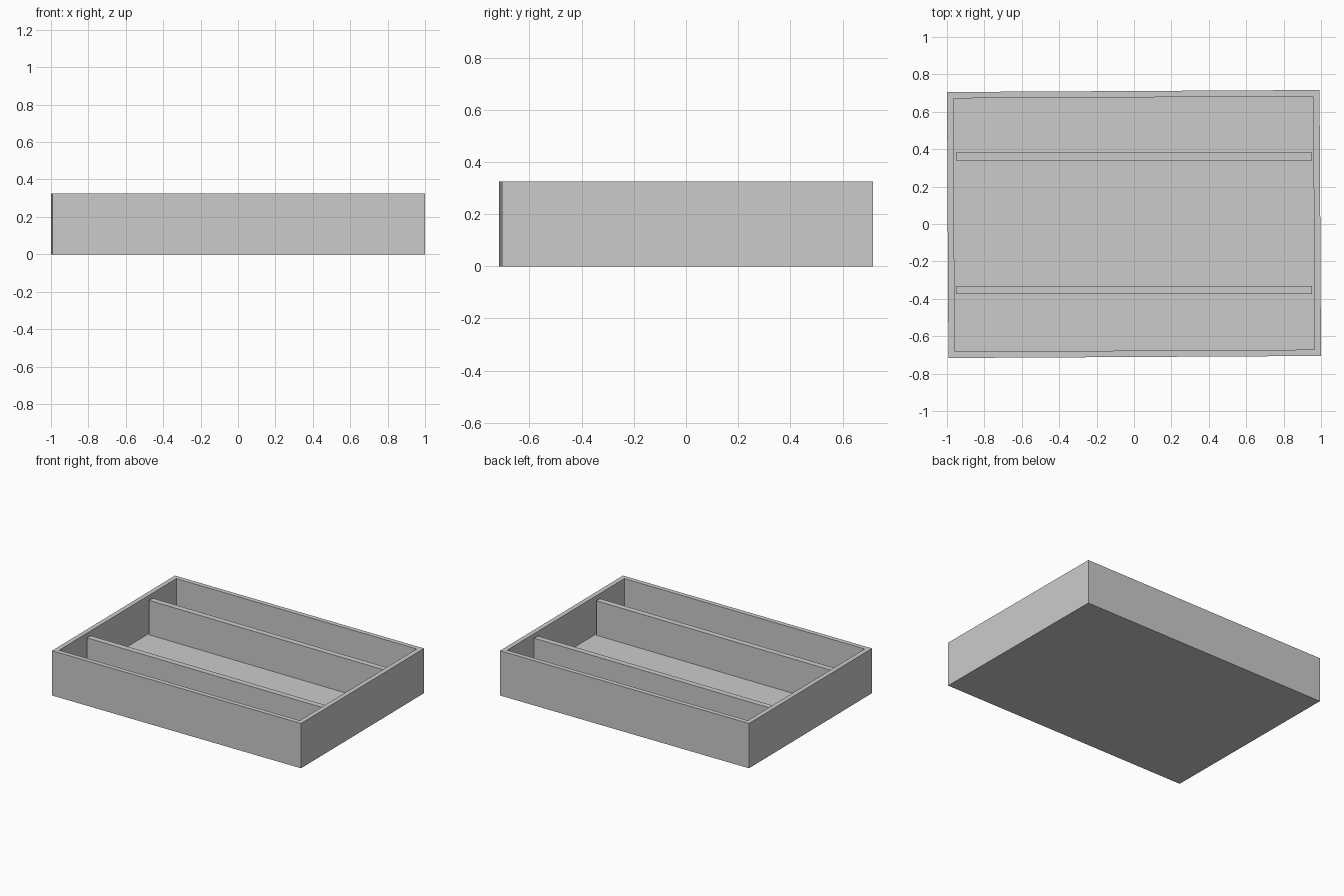
import bpy, bmesh
from mathutils import Matrix

if "Cube" in bpy.data.objects:
    bpy.data.objects.remove(bpy.data.objects["Cube"])

HEIGHT, FLOOR, WALL = 0.325, 0.048, 0.048
HALF_X, HALF_Y = 0.996, 0.711
TURN = 0.0055  # the tray body sits very slightly turned about z


def box(bm, lo, hi):
    size = [h - l for l, h in zip(lo, hi)]
    centre = [(h + l) / 2 for l, h in zip(lo, hi)]
    matrix = Matrix.Translation(centre) @ Matrix.Diagonal((*size, 1))
    bmesh.ops.create_cube(bm, size=1, matrix=matrix)


def finish(bm, name):
    mesh = bpy.data.meshes.new(name)
    bmesh.ops.recalc_face_normals(bm, faces=bm.faces)
    bm.to_mesh(mesh)
    bm.free()
    obj = bpy.data.objects.new(name, mesh)
    bpy.context.collection.objects.link(obj)
    return obj


# Tray body: a box with its top inset and sunk to the floor
bm = bmesh.new()
box(bm, (-HALF_X, -HALF_Y, 0), (HALF_X, HALF_Y, HEIGHT))
bm.normal_update()
top = max(bm.faces, key=lambda f: f.calc_center_median().z)
bmesh.ops.inset_region(bm, faces=[top], thickness=WALL)
sunk = bmesh.ops.extrude_discrete_faces(bm, faces=[top])["faces"][0]
bmesh.ops.translate(bm, verts=sunk.verts, vec=(0, 0, FLOOR - HEIGHT))
tray = finish(bm, "tray_body")
tray.rotation_euler.z = TURN

# Two long dividers, slightly lower than the rim
for name, y in (("front_divider", -0.352), ("back_divider", 0.36)):
    bm = bmesh.new()
    box(bm, (-0.952, y - 0.021, FLOOR - 0.004), (0.952, y + 0.021, 0.298))
    finish(bm, name)
